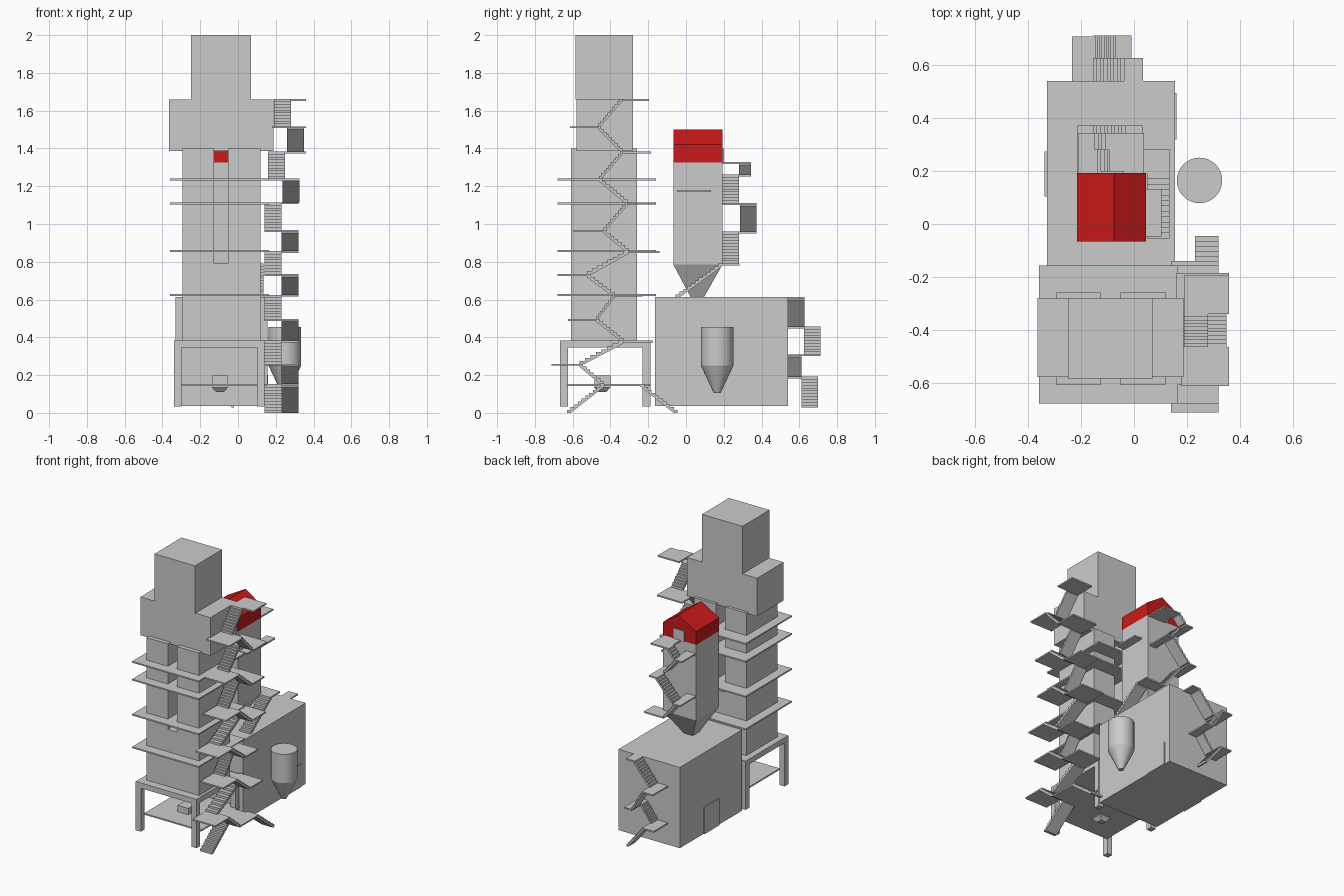
import bpy, bmesh, math

red = bpy.data.materials.new("red_paint")
red.diffuse_color = (0.6, 0.01, 0.01, 1)


def make(name, bm, mat=None):
    bmesh.ops.recalc_face_normals(bm, faces=bm.faces)
    me = bpy.data.meshes.new(name)
    bm.to_mesh(me)
    bm.free()
    ob = bpy.data.objects.new(name, me)
    bpy.context.collection.objects.link(ob)
    if mat:
        me.materials.append(mat)
    return ob


def box(name, x0, x1, y0, y1, z0, z1):
    return frustum(name, (x0, x1, y0, y1), z0, (x0, x1, y0, y1), z1)


def frustum(name, lo, z0, hi, z1):
    """Box whose bottom and top rectangles (x0, x1, y0, y1) may differ."""
    bm = bmesh.new()
    rings = []
    for (a, b, c, d), z in ((lo, z0), (hi, z1)):
        rings.append([bm.verts.new(p) for p in ((a, c, z), (b, c, z), (b, d, z), (a, d, z))])
    bm.faces.new(rings[0])
    bm.faces.new(rings[1])
    for i in range(4):
        j = (i + 1) % 4
        bm.faces.new((rings[0][i], rings[0][j], rings[1][j], rings[1][i]))
    return make(name, bm)


def prism(name, profile, axis, w0, w1, mat=None):
    """Extrude a (run, z) profile; axis is the direction of run."""
    bm = bmesh.new()
    ends = []
    for w in (w0, w1):
        ends.append([bm.verts.new((r, w, z) if axis == 'x' else (w, r, z)) for r, z in profile])
    n = len(profile)
    bm.faces.new(ends[0])
    bm.faces.new(ends[1])
    for i in range(n):
        j = (i + 1) % n
        bm.faces.new((ends[0][i], ends[0][j], ends[1][j], ends[1][i]))
    return make(name, bm, mat)


def flight(name, axis, w0, w1, r0, z0, r1, z1):
    """Sawtooth stair flight rising from (r0, z0) to (r1, z1)."""
    n = max(4, round((z1 - z0) / 0.015))
    dr, dz = (r1 - r0) / n, (z1 - z0) / n
    pts = [(r0, z0)]
    for i in range(n):
        pts += [(r0 + i * dr, z0 + (i + 1) * dz), (r0 + (i + 1) * dr, z0 + (i + 1) * dz)]
    pts += [(r1, z1 - dz), (r0 + dr, z0)]
    prism(name, pts, axis, w0, w1)


def plate(name, x0, x1, y0, y1, z, t=0.01):
    box(name, x0, x1, y0, y1, z - t, z)


# Main tower: solid base, two bins with a gap, head boxes
box("tower_base", -0.295, 0.12, -0.61, -0.26, 0.36, 0.79)
box("tower_bin_left", -0.295, -0.127, -0.61, -0.26, 0.79, 1.4)
box("tower_bin_right", -0.053, 0.12, -0.61, -0.26, 0.79, 1.4)
box("tower_head", -0.365, 0.188, -0.58, -0.28, 1.387, 1.66)
box("tower_top", -0.25, 0.07, -0.585, -0.28, 1.66, 2.0)
for z in (0.63, 0.863, 1.113, 1.24):
    plate("tower_platform", -0.36, 0.165, -0.68, -0.158, z)

# Support frame and discharge hopper
box("frame_deck", -0.34, 0.14, -0.668, -0.188, 0.345, 0.383)
for x in (-0.34, 0.1):
    for y in (-0.668, -0.23):
        box("frame_leg", x, x + 0.04, y, y + 0.042, 0.035, 0.35)
plate("lower_deck", -0.3, 0.15, -0.63, -0.19, 0.152)
box("hopper_box", -0.138, -0.053, -0.485, -0.4, 0.135, 0.197)
frustum("hopper_cone", (-0.115, -0.076, -0.462, -0.423), 0.11, (-0.138, -0.053, -0.485, -0.4), 0.135)

# Rear building with side doors
box("building", -0.33, 0.155, -0.163, 0.541, 0.037, 0.614)
box("left_door", -0.338, -0.33, 0.105, 0.275, 0.037, 0.228)
box("right_door", 0.155, 0.16, 0.32, 0.495, 0.037, 0.2)

# Side silo with conical bottom
bm = bmesh.new()
prof = ((0.018, 0.105), (0.086, 0.25), (0.086, 0.455))
N = 32
rings = [[bm.verts.new((0.248 + r * math.cos(2 * math.pi * k / N), 0.165 + r * math.sin(2 * math.pi * k / N), z))
          for k in range(N)] for r, z in prof]
bm.faces.new(rings[0])
bm.faces.new(rings[-1])
for a, b in zip(rings, rings[1:]):
    for k in range(N):
        bm.faces.new((a[k], a[(k + 1) % N], b[(k + 1) % N], b[k]))
silo = make("side_silo", bm)
bpy.context.view_layer.objects.active = silo
silo.select_set(True)
bpy.ops.object.shade_smooth_by_angle(angle=math.radians(25))

# Square bin with funnel bottom and red gabled cabin
shaft = (-0.215, 0.045, -0.067, 0.193)
box("square_bin", *shaft, 0.785, 1.325)
frustum("square_bin_funnel", (-0.12, -0.05, 0.025, 0.095), 0.612, shaft, 0.785)
prism("red_cabin", [(-0.215, 1.325), (0.045, 1.325), (0.045, 1.42), (-0.075, 1.5), (-0.215, 1.42)],
      'x', -0.067, 0.193, red)
box("cabin_door", -0.125, -0.04, 0.193, 0.2, 1.325, 1.4)
plate("bin_side_platform", 0.045, 0.105, -0.047, 0.133, 1.18)

# Zigzag stair beside the tower: (turn y, landing end y, z, inner x, outer x)
stops = [(-0.435, -0.24, 0.152, 0.14, 0.32), (-0.565, -0.713, 0.26, 0.14, 0.32),
         (-0.33, -0.175, 0.383, 0.14, 0.32), (-0.475, -0.625, 0.497, 0.14, 0.32),
         (-0.378, -0.23, 0.625, 0.14, 0.32), (-0.525, -0.68, 0.735, 0.14, 0.32),
         (-0.305, -0.14, 0.857, 0.14, 0.32), (-0.437, -0.595, 0.967, 0.14, 0.32),
         (-0.31, -0.158, 1.115, 0.14, 0.32), (-0.46, -0.61, 1.24, 0.14, 0.325),
         (-0.335, -0.185, 1.384, 0.16, 0.36), (-0.465, -0.613, 1.517, 0.18, 0.36),
         (-0.34, -0.195, 1.662, 0.19, 0.36)]
flight("tower_stair_front", 'y', 0.14, 0.233, -0.63, 0.0, -0.435, 0.152)
flight("tower_stair_rear", 'y', 0.23, 0.32, -0.045, 0.0, -0.24, 0.152)
for i, (turn, end, z, xi, xo) in enumerate(stops):
    plate("tower_stair_landing", xi, xo, min(turn, end), max(turn, end), z)
    if i:
        start, zs = stops[i - 1][0], stops[i - 1][2]
        w = (xo - 0.09, xo) if i % 2 else (xi, xi + 0.09)
        if i == 11:
            w = (0.26, 0.35)
        flight("tower_stair_flight", 'y', *w, start, zs, turn, z)

# Stairs on the square bin
flight("bin_stair_side", 'y', 0.05, 0.135, -0.055, 0.612, 0.19, 0.79)
plate("bin_landing", -0.02, 0.135, 0.19, 0.282, 0.79)
flight("bin_stair", 'x', 0.193, 0.28, -0.02, 0.79, -0.155, 0.96)
plate("bin_landing", -0.215, -0.155, 0.193, 0.373, 0.96)
flight("bin_stair", 'x', 0.285, 0.373, -0.155, 0.96, -0.02, 1.11)
plate("bin_landing", -0.02, 0.032, 0.193, 0.373, 1.11)
flight("bin_stair", 'x', 0.193, 0.28, -0.02, 1.11, -0.15, 1.262)
plate("bin_landing", -0.21, -0.15, 0.193, 0.345, 1.262)
flight("bin_stair", 'x', 0.28, 0.345, -0.15, 1.262, -0.095, 1.328)
plate("bin_landing", -0.095, 0.037, 0.193, 0.345, 1.328)

# Stairs on the back of the building
flight("rear_stair", 'x', 0.612, 0.7, -0.02, 0.028, -0.155, 0.193)
plate("rear_landing", -0.235, -0.155, 0.541, 0.7, 0.193)
flight("rear_stair", 'x', 0.541, 0.612, -0.155, 0.193, -0.07, 0.31)
plate("rear_landing", -0.07, -0.01, 0.541, 0.713, 0.31)
flight("rear_stair", 'x', 0.626, 0.713, -0.07, 0.31, -0.155, 0.457)
plate("rear_landing", -0.235, -0.155, 0.541, 0.71, 0.457)
flight("rear_stair", 'x', 0.541, 0.628, -0.155, 0.457, -0.025, 0.614)
plate("rear_landing", -0.025, 0.034, 0.541, 0.628, 0.614)
